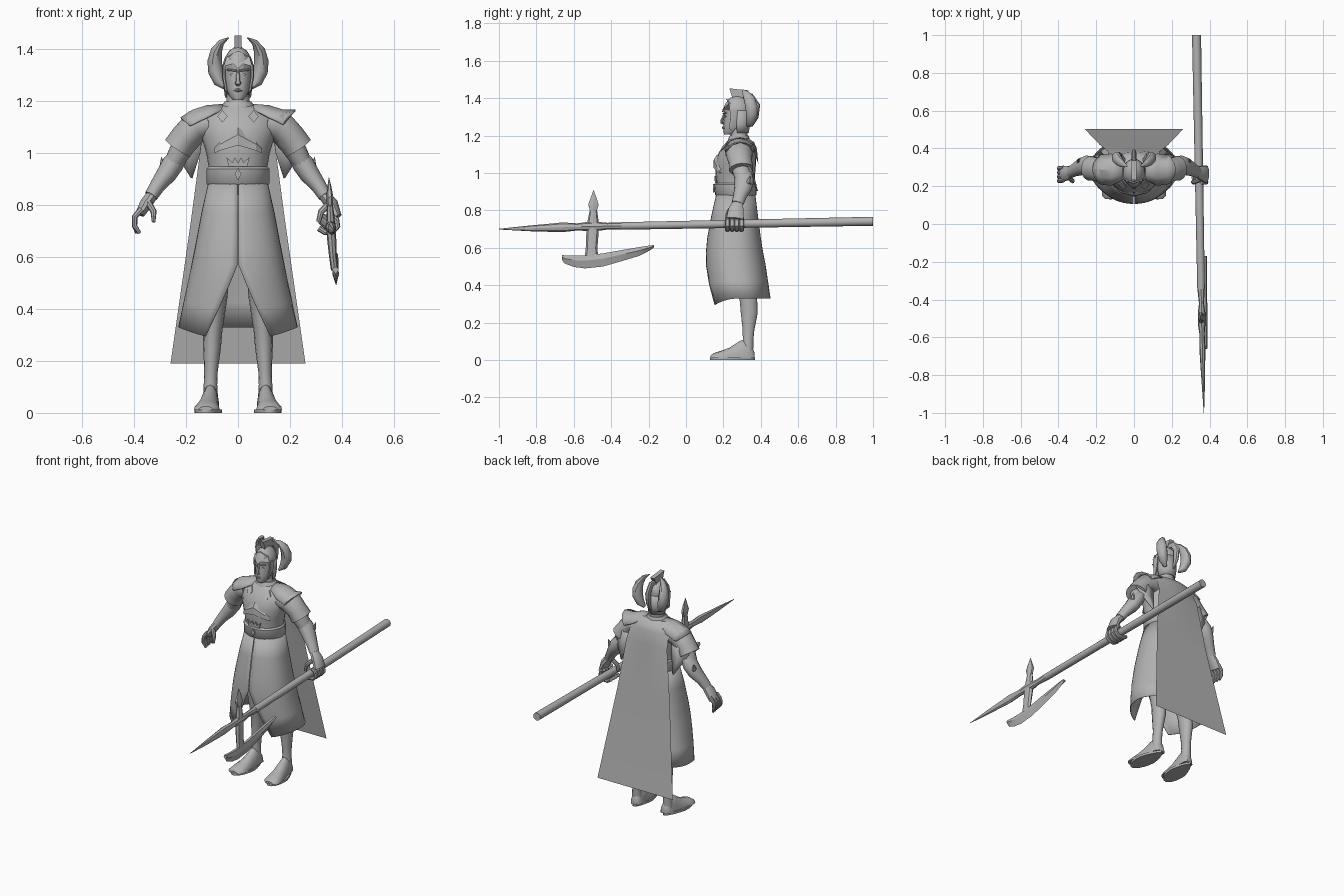
import bpy, bmesh, math
from mathutils import Vector

GREY = bpy.data.materials.new("plain grey")
GREY.diffuse_color = (0.45, 0.45, 0.45, 1)


def build(name, rings, closed=True, caps=True, angle=40, thick=0):
    """Skin a list of point rows into one object."""
    bm = bmesh.new()
    rows = [[bm.verts.new(p) for p in r] for r in rings]
    n = len(rows[0])
    for a, b in zip(rows, rows[1:]):
        for i in range(n if closed else n - 1):
            j = (i + 1) % n
            bm.faces.new((a[i], a[j], b[j], b[i]))
    if closed and caps:
        bm.faces.new(rows[0])
        bm.faces.new(rows[-1])
    bmesh.ops.recalc_face_normals(bm, faces=bm.faces)
    me = bpy.data.meshes.new(name)
    bm.to_mesh(me)
    bm.free()
    me.materials.append(GREY)
    me.shade_smooth()
    me.set_sharp_from_angle(angle=math.radians(angle))
    ob = bpy.data.objects.new(name, me)
    bpy.context.collection.objects.link(ob)
    if thick:
        ob.modifiers.new("thickness", "SOLIDIFY").thickness = thick
    return ob


def tube(name, path, n=12, up=(0, 1, 0), angle=40):
    """path rows: x, y, z, radius across, radius along 'up'."""
    P = [Vector(p[:3]) for p in path]
    rings = []
    for k, p in enumerate(path):
        t = (P[min(k + 1, len(P) - 1)] - P[max(k - 1, 0)]).normalized()
        u = Vector(up)
        s = t.cross(u).normalized()
        u = s.cross(t).normalized()
        rings.append([P[k] + s * p[3] * math.cos(w) + u * p[4] * math.sin(w)
                      for w in (2 * math.pi * i / n for i in range(n))])
    return build(name, rings, angle=angle)


def stack(name, rows, n=24, angle=40, caps=True, power=1.0):
    """Upright loft; rows: z, half width, front y, back y."""
    def sp(v):
        return math.copysign(abs(v) ** power, v)
    rings = [[(rx * sp(math.sin(w)), (f + b) / 2 - (b - f) / 2 * sp(math.cos(w)), z)
              for w in (2 * math.pi * i / n for i in range(n))] for z, rx, f, b in rows]
    return build(name, rings, caps=caps, angle=angle)


def plate(name, outline, front, depth=0.008):
    """Thin prism: outline in x,z; front(x, z) gives the y of the outer face."""
    return build(name, [[(x, front(x, z) + d, z) for x, z in outline] for d in (0, depth)], angle=20)


# Torso, neck and belt
TORSO = [(.84, .116, .165, .37), (.94, .112, .165, .365), (1.0, .122, .157, .37), (1.06, .14, .16, .375),
         (1.11, .15, .175, .375), (1.145, .14, .20, .37), (1.17, .105, .22, .355), (1.185, .06, .235, .335)]
stack("torso", TORSO)
stack("neck", [(1.16, .055, .235, .335), (1.19, .045, .24, .33), (1.25, .042, .235, .325)], 16)
stack("collar", [(1.165, .075, .222, .345), (1.19, .058, .228, .338), (1.2, .05, .235, .335)], 16)
stack("belt", [(.878, .117, .162, .372), (.885, .122, .155, .377), (.94, .122, .15, .377), (.948, .114, .16, .37)])


def chest_y(x, z):
    """Front of the torso at a point."""
    for (z0, r0, f0, b0), (z1, r1, f1, b1) in zip(TORSO, TORSO[1:]):
        if z <= z1:
            k = (z - z0) / (z1 - z0)
            r, f, b = r0 + (r1 - r0) * k, f0 + (f1 - f0) * k, b0 + (b1 - b0) * k
            return (f + b) / 2 - (b - f) / 2 * math.sqrt(max(0, 1 - (x / r) ** 2)) - .004
    return .25


# Pointed breastplate, crown and diamonds
build("breastplate", [[(x, chest_y(x, zl) - d, zl + (zh - zl) * k) for x, zl, zh in
      [(-.09, 1.0, 1.025), (-.07, 1.01, 1.05), (0, 1.03, 1.1), (.07, 1.01, 1.05), (.09, 1.0, 1.025)]]
      for k, d in ((0, -.01), (0, .008), (.6, .006), (1, -.012))], closed=False, angle=15)
plate("belt_crown", [(-.035, .948), (-.045, .985), (-.022, .965), (-.012, .985), (0, .963), (.012, .985),
      (.022, .965), (.045, .985), (.035, .948)], lambda x, z: .153 + 2 * x * x)
plate("belt_diamond", [(-.013, .92), (0, .942), (.013, .92), (0, .895)], lambda x, z: .145)

# Skirt: a flared wrap, slit at the front
LEVELS = [(.89, .114, .162, .37), (.77, .141, .135, .385), (.65, .163, .113, .40), (.57, .178, .106, .412),
          (.5, .191, .106, .425), (.4, .21, .115, .438), (.28, .23, .13, .452)]
skirt = []
N = 40
for z, rx, f, b in LEVELS:
    gap = math.asin(min(.9, max(0.002, (.57 - z) / .29 * .125) / rx))
    k = (.89 - z) / .61
    row = []
    for i in range(N + 1):
        w = gap + (2 * math.pi - 2 * gap) * i / N
        c = math.cos(w)
        lift = .05 * (1 - max(0, c) ** 2) * k ** 3
        row.append((rx * math.sin(w), (f + b) / 2 - (b - f) / 2 * math.copysign(abs(c) ** .85, c), z + lift))
    skirt.append(row)
build("skirt", skirt, closed=False, thick=.004)

# Cape sheet hanging off the shoulders
build("cape", [[(hw * u, y - .025 * u * u * (z > 1.1), z) for u in (-1, -.6, -.2, .2, .6, 1)] for z, hw, y in
      [(1.185, .10, .335), (1.165, .12, .365), (1.13, .13, .38), (1.05, .14, .387), (.75, .18, .418),
       (.19, .26, .502)]], closed=False)

# Head, face and helmet
stack("head", [(1.205, .018, .205, .25), (1.22, .034, .2, .28), (1.25, .046, .2, .315), (1.29, .051, .203, .325),
               (1.315, .053, .206, .33), (1.34, .053, .204, .33), (1.37, .046, .215, .325), (1.39, .03, .235, .31)], 20)
tube("nose", [(0, .207, 1.318, .006, .006), (0, .192, 1.28, .008, .008), (0, .192, 1.27, .012, .008),
              (0, .203, 1.262, .008, .004)], 8)
tube("mouth", [(-.018, .208, 1.242, .003, .004), (0, .197, 1.243, .007, .006), (.018, .208, 1.242, .003, .004)], 8)
stack("helmet", [(1.325, .057, .203, .342), (1.345, .058, .2, .345), (1.37, .05, .21, .34), (1.395, .034, .228, .32),
                 (1.41, .012, .25, .295)], 16, 25)
build("helmet_back", [[(rx * math.sin(w), .285 - ry * math.cos(w), z) for w in
      (math.radians(75 + 15 * i) for i in range(15))] for z, rx, ry in
      [(1.215, .05, .05), (1.26, .056, .058), (1.335, .058, .06)]], closed=False, thick=.006)
plate("helmet_peak", [(-.055, 1.335), (-.045, 1.37), (0, 1.395), (.045, 1.37), (.055, 1.335), (.02, 1.345),
      (0, 1.325), (-.02, 1.345)], lambda x, z: .192 + 14 * x * x + max(0, z - 1.35) * .5)
# Central crest sweeping to the back
build("crest", [[(sx * w, y, z) for y, z in
      [(.25, 1.385), (.245, 1.41), (.232, 1.453), (.28, 1.447), (.335, 1.442), (.31, 1.405), (.32, 1.38)]]
      for sx, w in ((-1, .013), (1, .013))], angle=20)
tube("crest_tail", [(0, .28, 1.41, .012, .012), (0, .345, 1.405, .022, .012), (0, .375, 1.36, .022, .013),
                    (0, .37, 1.3, .018, .012), (0, .35, 1.25, .006, .005)], 8, (1, 0, 0))

for s, side in ((-1, "left"), (1, "right")):
    # Helmet horns and cheek guards
    tube(side + "_horn", [(s * x, y, z, a, b) for x, y, z, a, b in
         [(.05, .335, 1.25, .006, .012), (.072, .345, 1.275, .022, .025), (.086, .352, 1.315, .029, .032),
          (.09, .35, 1.355, .028, .034), (.083, .338, 1.395, .022, .03), (.064, .32, 1.427, .012, .02),
          (.036, .305, 1.445, .002, .004)]], 10, (0, 1, 0))
    tube(side + "_cheek_guard", [(s * .054, .255, 1.34, .007, .025), (s * .054, .255, 1.29, .007, .02),
                                 (s * .045, .235, 1.235, .005, .008)], 6)
    tube(side + "_brow", [(s * .005, .2, 1.318, .004, .006), (s * .04, .215, 1.322, .004, .006)], 6)
    plate(side + "_eye", [(s * .012, 1.302), (s * .022, 1.308), (s * .034, 1.303), (s * .022, 1.297)],
          lambda x, z: .201 + 8 * x * x, .006)
    plate(side + "_collar_diamond", [(s * .06 + dx, 1.142 + dz) for dx, dz in
          ((-.02, 0), (0, .024), (.02, 0), (0, -.024))], lambda x, z: chest_y(x, z) - .003, .007)

    # Flared shoulder pad
    tip = 1.168 if s > 0 else 1.138
    build(side + "_shoulder_pad", [[(s * (x - .035 * u * u * (x > .19)), .288 + hy * u, z - drop * u * u)
          for u in (-1, -.5, 0, .5, 1)] for x, hy, z, drop in
          [(.06, .055, 1.19, .02), (.12, .085, 1.185, .045), (.175, .08, 1.168, .055), (.222, .075, tip, .03)]],
          closed=False, angle=30, thick=.006)

    # Arm, sleeve and bracer
    tube(side + "_upper_arm", [(s * .12, .285, 1.12, .06, .07), (s * .165, .287, 1.095, .056, .065),
         (s * .21, .295, 1.03, .046, .052), (s * .25, .305, .96, .036, .042)], 14)
    tube(side + "_sleeve", [(s * .11, .283, 1.115, .06, .075), (s * .16, .285, 1.105, .063, .073),
         (s * .205, .29, 1.06, .056, .063), (s * .232, .295, 1.02, .058, .066)], 14)
    build(side + "_sleeve_drape", [[(s * x, y, z) for x, y, z in row] for row in
          [[(.13, .33, 1.12), (.145, .35, 1.0), (.175, .385, .905)],
           [(.19, .35, 1.1), (.19, .36, 1.0), (.178, .384, .905)],
           [(.265, .33, 1.05), (.235, .35, .99), (.182, .383, .905)]]], closed=False, thick=.005)
    tube(side + "_bracer", [(s * .225, .31, .995, .035, .045), (s * .25, .312, .96, .042, .052),
         (s * .275, .305, .92, .039, .047), (s * .31, .288, .875, .03, .036), (s * .335, .275, .835, .026, .032)], 12)
    tube(side + "_elbow_point", [(s * .27, .325, .935, .022, .022), (s * .292, .335, .952, .012, .015),
                                 (s * .295, .345, .985, .001, .001)], 6)

    # Leg and foot
    tube(side + "_leg", [(s * .075, .29, .7, .05, .06), (s * .09, .315, .45, .05, .06),
         (s * .097, .334, .32, .037, .048), (s * .1, .338, .25, .034, .046), (s * .104, .334, .16, .026, .032),
         (s * .106, .332, .11, .026, .029), (s * .106, .33, .04, .03, .03)], 14)
    foot = []
    for x, y, hx, h in [(.102, .366, .02, .04), (.103, .355, .03, .07), (.106, .32, .034, .115), (.109, .285, .037, .1),
                        (.115, .23, .043, .065), (.12, .18, .05, .047), (.123, .15, .047, .038), (.124, .132, .028, .025)]:
        foot.append([(s * (x + hx * math.cos(w)), y, max(.012, .012 + (h - .012) * math.sin(w)))
                     for w in (math.pi * i / 8 for i in range(9))])
    build(side + "_foot", foot)
    build(side + "_sole", [[(s * (.114 + (.053 - .02 * max(0, math.cos(w))) * math.sin(w) - .01 * math.cos(w)),
          .248 + .12 * math.cos(w), z) for w in (math.pi * i / 10 for i in range(20))] for z in (0, .014)])

# Open left hand
tube("left_palm", [(-.33, .277, .84, .022, .028), (-.355, .27, .805, .024, .04), (-.378, .265, .765, .018, .042)], 10)
for i in range(4):
    y = .232 + .022 * i
    tube(f"left_finger_{i}", [(-.372, y, .785, .012, .011), (-.398, y - .003, .755, .011, .011),
         (-.398, y - .006, .72, .01, .01), (-.378 - .004 * i, y - .008, .692, .006, .006)], 8)
tube("left_thumb", [(-.345, .245, .81, .013, .013), (-.325, .228, .775, .012, .012), (-.325, .222, .735, .007, .007)], 8)

# Right hand closed round the shaft
tube("right_palm", [(.33, .277, .84, .022, .028), (.36, .268, .805, .026, .042), (.382, .262, .755, .018, .048)], 10)
for i in range(4):
    y = .222 + .025 * i
    tube(f"right_finger_{i}", [(.345 + .04 * math.cos(w), y, .728 + .034 * math.sin(w), .011, .013)
         for w in (math.radians(d) for d in (70, 30, -15, -60, -105, -150))], 8)
tube("right_thumb", [(.352, .235, .805, .013, .013), (.32, .222, .775, .012, .012), (.31, .222, .735, .009, .009)], 8)

# Polearm: shaft, spear point, cross spike and axe blade
Z = (0, 0, 1)
tube("shaft", [(.331, 1, .742, .024, .024), (.355, -.345, .717, .02, .02)], 12, Z)
tube("spear_head", [(.355, -.34, .717, .02, .02), (.357, -.42, .716, .013, .018), (.358, -.47, .715, .02, .024),
     (.358, -.53, .714, .02, .024), (.36, -.58, .712, .014, .019), (.362, -.66, .71, .016, .026),
     (.364, -.74, .707, .013, .021), (.367, -.84, .704, .009, .015), (.37, -1, .7, .001, .002)], 8, Z, 25)
tube("axe_stem", [(.372, -.505, .55, .014, .036), (.366, -.505, .6, .015, .031), (.36, -.5, .68, .018, .033),
     (.357, -.497, .74, .016, .03), (.354, -.495, .8, .012, .02)], 8, angle=25)
tube("top_spike", [(.354, -.495, .795, .012, .02), (.353, -.495, .832, .014, .032), (.352, -.494, .87, .008, .017),
                   (.35, -.494, .906, .001, .002)], 6, angle=20)
blade = []
for y, lo, hi in [(-.662, .535, .562), (-.65, .517, .56), (-.6, .498, .558), (-.54, .49, .559), (-.445, .5, .57),
                  (-.35, .527, .587), (-.25, .557, .604), (-.19, .588, .613), (-.17, .604, .615)]:
    mid = lo + (hi - lo) * .6
    blade.append([(.395 - z * .035 + dx, y, z) for dx, z in
                  ((0, lo), (.012, mid), (.007, hi), (-.007, hi), (-.012, mid))])
build("axe_blade", blade, angle=25)
